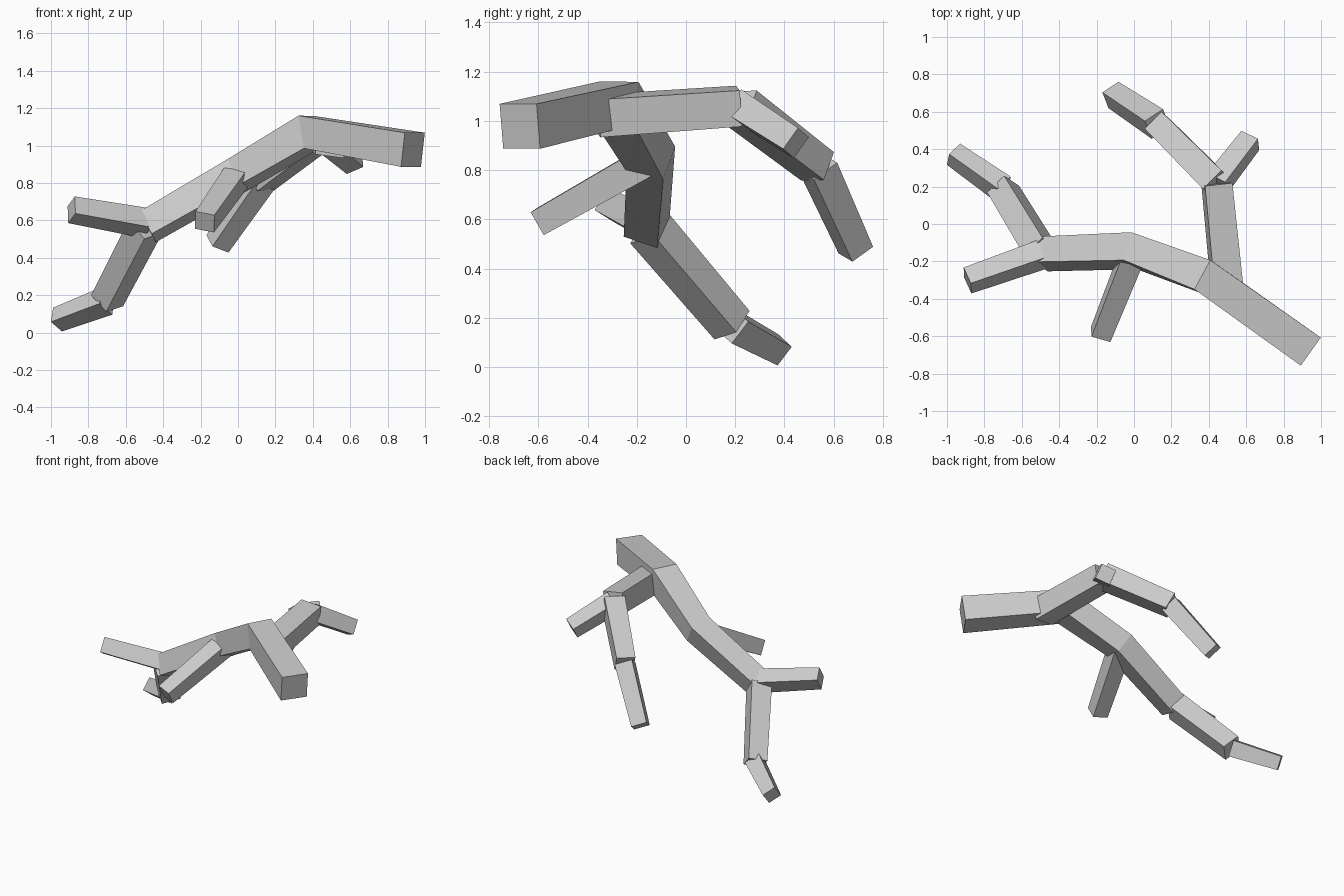
import bpy, bmesh
from mathutils import Vector

if "Cube" in bpy.data.objects:
    bpy.data.objects.remove(bpy.data.objects["Cube"])


def branch(name, points, sizes, sides):
    """Square tapered bar swept through points; sides give each ring's edge direction."""
    pts = [Vector(p) for p in points]
    dirs = [(b - a).normalized() for a, b in zip(pts, pts[1:])]
    bm = bmesh.new()
    rings = []
    for i, p in enumerate(pts):
        t = (dirs[max(i - 1, 0)] + dirs[min(i, len(dirs) - 1)]).normalized()
        s = Vector(sides[min(i, len(sides) - 1)])
        s = (s - t * s.dot(t)).normalized()
        u = t.cross(s)
        h = sizes[i] / 2
        rings.append([bm.verts.new(p + (s * a + u * b) * h)
                      for a, b in ((1, 1), (-1, 1), (-1, -1), (1, -1))])
    for a, b in zip(rings, rings[1:]):
        for k in range(4):
            n = (k + 1) % 4
            bm.faces.new((a[k], a[n], b[n], b[k]))
    bm.faces.new(rings[0][::-1])
    bm.faces.new(rings[-1])
    bmesh.ops.recalc_face_normals(bm, faces=bm.faces)
    mesh = bpy.data.meshes.new(name)
    bm.to_mesh(mesh)
    bm.free()
    bpy.context.collection.objects.link(bpy.data.objects.new(name, mesh))


# Main limb, with mitred bends
fork = (-0.485, -0.16, 0.565)
bend = (0.0, -0.143, 0.845)
branch("main_limb",
       [(0.935, -0.675, 0.978), (0.38, -0.28, 1.072), bend, fork],
       [0.184, 0.178, 0.158, 0.145],
       [(0.108, 0.15, 0), (0.09, 0.146, 0), (0.047, 0.15, -0.03), (0.05, 0.15, -0.035)])

# Side branches and twigs: start, end, start size, end size, edge direction
elbow = (-0.70, 0.187, 0.17)
crook = (0.443, 0.215, 1.06)
knuckle = (0.125, 0.535, 0.815)
for name, a, b, s0, s1, side in [
    ("lower_branch", (-0.495, -0.15, 0.565), elbow, 0.14, 0.13, (0.09, 0.09, 0.028)),
    ("lower_branch_tip", elbow, (-0.965, 0.373, 0.07), 0.112, 0.096, (0.01, 0.057, 0.073)),
    ("left_twig", (-0.485, -0.16, 0.585), (-0.89, -0.302, 0.657), 0.118, 0.106, (-0.03, 0.044, 0.093)),
    ("front_twig", bend, (-0.178, -0.59, 0.592), 0.122, 0.107, (0, -0.06, 0.09)),
    ("rear_branch", (0.50, -0.36, 1.02), crook, 0.155, 0.148, (0.15, 0.015, -0.02)),
    ("rear_branch_middle", crook, knuckle, 0.14, 0.128, (-0.045, 0.04, 0.113)),
    ("rear_branch_tip", knuckle, (-0.11, 0.69, 0.475), 0.122, 0.108, (0.093, 0.05, -0.02)),
    ("rear_twig", crook, (0.622, 0.447, 0.91), 0.116, 0.105, (0.095, -0.036, 0.033)),
]:
    branch(name, [a, b], [s0, s1], [side])
